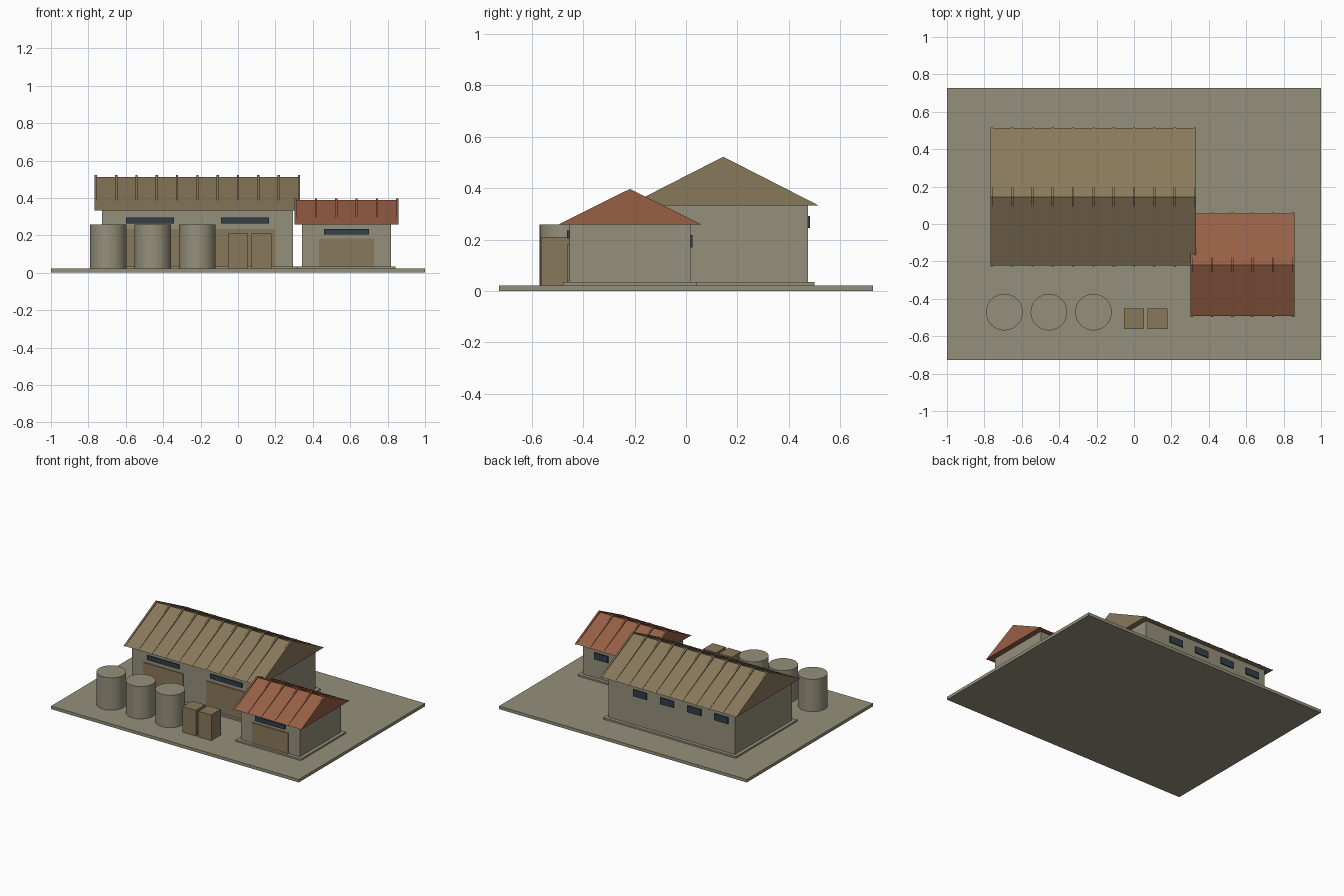
import bpy, bmesh, math

if "Cube" in bpy.data.objects:
    bpy.data.objects.remove(bpy.data.objects["Cube"])


def material(name, rgb):
    m = bpy.data.materials.new(name)
    m.diffuse_color = (*rgb, 1)
    m.use_nodes = True
    m.node_tree.nodes["Principled BSDF"].inputs["Base Color"].default_value = m.diffuse_color
    return m


STONE = material("olive grey", (0.30, 0.28, 0.20))
BROWN = material("timber brown", (0.25, 0.19, 0.105))
RED = material("rust red", (0.31, 0.115, 0.06))
GLASS = material("dark glass", (0.032, 0.05, 0.067))


def finish(name, bm, mat):
    bmesh.ops.recalc_face_normals(bm, faces=bm.faces)
    me = bpy.data.meshes.new(name)
    bm.to_mesh(me)
    bm.free()
    me.materials.append(mat)
    ob = bpy.data.objects.new(name, me)
    bpy.context.collection.objects.link(ob)
    return ob


def box(name, x, y, z, mat):
    """Box from (min, max) ranges."""
    bm = bmesh.new()
    bmesh.ops.create_cube(bm, size=1)
    for v in bm.verts:
        v.co = [r[0] if c < 0 else r[1] for c, r in zip(v.co, (x, y, z))]
    return finish(name, bm, mat)


def gable(name, x, y, z, mat):
    """Triangular prism with its ridge along x."""
    bm = bmesh.new()
    pts = [(y[0], z[0]), (y[1], z[0]), ((y[0] + y[1]) / 2, z[1])]
    a, b = [[bm.verts.new((px, py, pz)) for py, pz in pts] for px in x]
    bm.faces.new(a)
    bm.faces.new(b)
    for i in range(3):
        j = (i + 1) % 3
        bm.faces.new((a[i], a[j], b[j], b[i]))
    return finish(name, bm, mat)


def building(name, cx, cy, hx, hy, top, ridge, roof, ribs):
    # plinth, walls, overhanging roof
    box(name + "_plinth", (cx - hx - 0.025, cx + hx + 0.025),
        (cy - hy - 0.025, cy + hy + 0.025), (0.02, 0.034), STONE)
    box(name + "_walls", (cx - hx, cx + hx), (cy - hy, cy + hy), (0.03, top), STONE)
    rx, ry = hx + 0.033, hy + 0.039
    gable(name + "_roof", (cx - rx, cx + rx), (cy - ry, cy + ry), (top, ridge - 0.009), roof)
    # raised roof ribs, slightly proud of the roof
    for i in range(ribs):
        x = cx - rx + 2 * rx * i / (ribs - 1)
        gable(f"{name}_roof_rib_{i + 1}", (x - 0.006, x + 0.006),
              (cy - ry - 0.004, cy + ry + 0.004), (top, ridge), roof)
    # small back windows at a fixed spacing
    for i in range(int(2 * hx / 0.218)):
        x = cx - hx + 0.109 + 0.218 * i
        box(f"{name}_back_window_{i + 1}", (x - 0.055, x + 0.055),
            (cy + hy - 0.001, cy + hy + 0.008), (top - 0.088, top - 0.04), GLASS)


def front_bay(name, x, wall_y, door_half, door_top, win_half, win_z):
    box(name + "_door", (x - door_half, x + door_half),
        (wall_y - 0.007, wall_y + 0.001), (0.034, door_top), BROWN)
    box(name + "_window", (x - win_half, x + win_half),
        (wall_y - 0.009, wall_y + 0.0005), win_z, GLASS)


# yard slab
box("yard_slab", (-1, 1), (-0.727, 0.727), (0, 0.022), STONE)

# large hall and small annex
building("hall", -0.217, 0.145, 0.51, 0.329, 0.332, 0.522, BROWN, 11)
building("annex", 0.58, -0.218, 0.238, 0.236, 0.258, 0.397, RED, 6)
for i, x in enumerate((-0.471, 0.037)):
    front_bay(f"hall_front_{i + 1}", x, -0.184, 0.16, 0.235, 0.128, (0.262, 0.294))
front_bay("annex_front", 0.58, -0.454, 0.146, 0.183, 0.12, (0.204, 0.235))

# round storage tanks
for i in range(3):
    bm = bmesh.new()
    bmesh.ops.create_cone(bm, cap_ends=True, segments=32, radius1=0.098,
                          radius2=0.098, depth=0.237)
    bmesh.ops.translate(bm, verts=bm.verts, vec=(-0.693 + 0.238 * i, -0.471, 0.1395))
    tank = finish(f"tank_{i + 1}", bm, STONE)
    bpy.context.view_layer.objects.active = tank
    tank.select_set(True)
    bpy.ops.object.shade_smooth_by_angle(angle=math.radians(40))
    tank.select_set(False)

# tall crates
for i, x in enumerate((0.0, 0.125)):
    box(f"crate_{i + 1}", (x - 0.053, x + 0.053), (-0.562, -0.453), (0.02, 0.209), BROWN)
